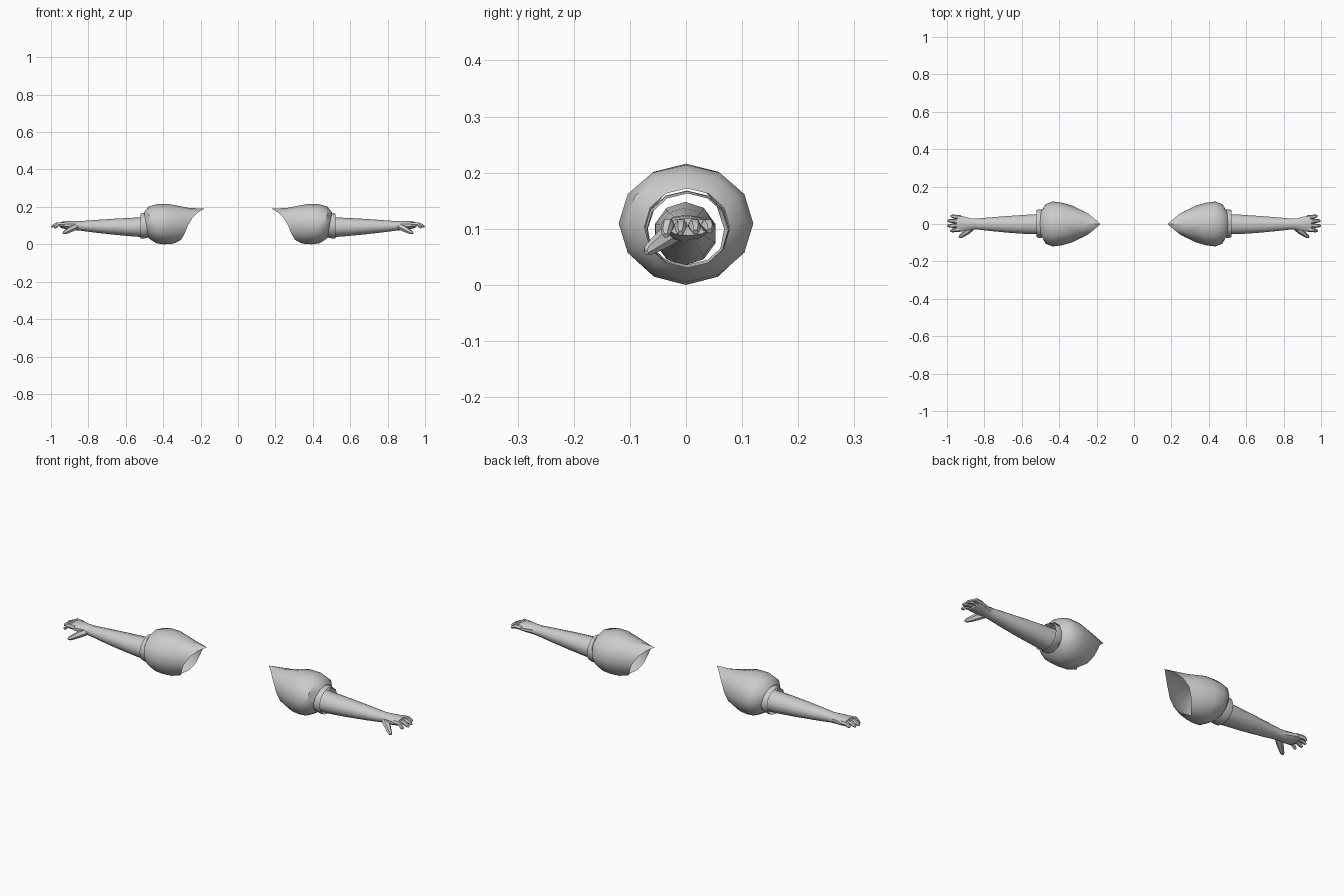
import bpy, bmesh, math
from mathutils import Vector

if "Cube" in bpy.data.objects:
    bpy.data.objects.remove(bpy.data.objects["Cube"])

grey = bpy.data.materials.new("light grey")
grey.diffuse_color = (0.6, 0.6, 0.6, 1)
grey.use_nodes = True
grey.node_tree.nodes["Principled BSDF"].inputs["Base Color"].default_value = grey.diffuse_color


def finish(name, bm):
    """Make a smooth, mirrored object from a bmesh of the +x side."""
    bmesh.ops.recalc_face_normals(bm, faces=bm.faces)
    me = bpy.data.meshes.new(name)
    bm.to_mesh(me)
    bm.free()
    me.materials.append(grey)
    ob = bpy.data.objects.new(name, me)
    bpy.context.collection.objects.link(ob)
    bpy.context.view_layer.objects.active = ob
    ob.select_set(True)
    bpy.ops.object.shade_smooth_by_angle(angle=math.radians(40))
    ob.select_set(False)
    ob.modifiers.new("other_side", 'MIRROR').use_axis[0] = True
    return ob


def loft(bm, rings, cap_start=False, cap_end=False):
    """Skin a list of point rings with quads."""
    loops = [[bm.verts.new(p) for p in r] for r in rings]
    n = len(loops[0])
    for a, b in zip(loops, loops[1:]):
        for i in range(n):
            j = (i + 1) % n
            bm.faces.new((a[i], a[j], b[j], b[i]))
    if cap_start:
        bm.faces.new(loops[0])
    if cap_end:
        bm.faces.new(loops[-1])


def oval(x, y0, y1, z0, z1, n=12, lean=0.0):
    """Ring across the arm, starting at the top; lean shifts its top towards the body."""
    cy, cz, ry, rz = (y0 + y1) / 2, (z0 + z1) / 2, (y1 - y0) / 2, (z1 - z0) / 2
    return [(x - lean * math.cos(a), cy + ry * math.sin(a), cz + rz * math.cos(a))
            for a in (2 * math.pi * i / n for i in range(n))]


# Puffed sleeve: pointed shoulder opening, bulge, and gathered end
half = [(.18, 0, .19), (.213, .03, .172), (.243, .054, .142), (.268, .068, .10),
        (.285, .06, .058), (.305, .036, .024), (.335, 0, .007)]
opening = half + [(x, -y, z) for x, y, z in reversed(half[1:-1])]
shoulder = [(.265, 0, .195), (.28, .045, .182), (.305, .079, .152), (.33, .098, .105),
            (.34, .084, .052), (.35, .05, .014), (.36, 0, .001)]
shoulder += [(x, -y, z) for x, y, z in reversed(shoulder[1:-1])]
bm = bmesh.new()
loft(bm, [opening, shoulder,
          oval(.385, -.114, .114, 0, .216, lean=.012),
          oval(.435, -.12, .12, .005, .214),
          oval(.472, -.106, .106, .024, .202, lean=-.006),
          oval(.49, -.074, .078, .034, .172, lean=-.012)])
finish("puffed_sleeve", bm)

# Cuff band
bm = bmesh.new()
loft(bm, [oval(.482, -.073, .076, .036, .168),
          oval(.505, -.074, .078, .03, .167),
          oval(.522, -.070, .075, .03, .163)])
finish("sleeve_cuff", bm)

# Forearm running into the palm
bm = bmesh.new()
loft(bm, [oval(x, a, b, c, d, n=10) for x, a, b, c, d in (
    (.47, -.058, .055, .035, .148), (.56, -.057, .053, .042, .142),
    (.66, -.050, .046, .051, .137), (.76, -.040, .038, .062, .130),
    (.845, -.030, .030, .073, .124), (.875, -.033, .032, .076, .124),
    (.905, -.040, .041, .079, .125), (.93, -.042, .047, .083, .123),
    (.948, -.036, .045, .088, .119))], cap_end=True)
finish("arm", bm)


def digit(name, path):
    """Tapered six-sided tube along (x, y, z, radius) points."""
    pts = [Vector(p[:3]) for p in path]
    rings = []
    for i, p in enumerate(pts):
        t = (pts[min(i + 1, len(pts) - 1)] - pts[max(i - 1, 0)]).normalized()
        side = t.cross(Vector((0, 0, 1))).normalized()
        up = side.cross(t)
        r = path[i][3]
        rings.append([p + r * (math.cos(a) * side + math.sin(a) * up)
                      for a in (math.pi * k / 3 for k in range(6))])
    bm = bmesh.new()
    loft(bm, rings, True, True)
    finish(name, bm)


# Fingers: base y, tip y, tip x, tip z
for name, y0, y1, x1, z1 in (("index_finger", -.029, -.036, .982, .088),
                             ("middle_finger", -.008, -.010, .998, .092),
                             ("ring_finger", .014, .017, .996, .094),
                             ("little_finger", .035, .042, .980, .096)):
    m = (.93 + x1) / 2 + .005
    digit(name, [(.925, y0, .105, .012), (m, (y0 + y1) / 2, .107, .0115),
                 (x1 - .008, y1, z1 + .005, .009), (x1, y1, z1, .005)])

# Thumb
digit("thumb", [(.865, -.018, .095, .017), (.89, -.038, .083, .017),
                (.913, -.056, .070, .013), (.928, -.067, .062, .010),
                (.935, -.071, .058, .005)])
